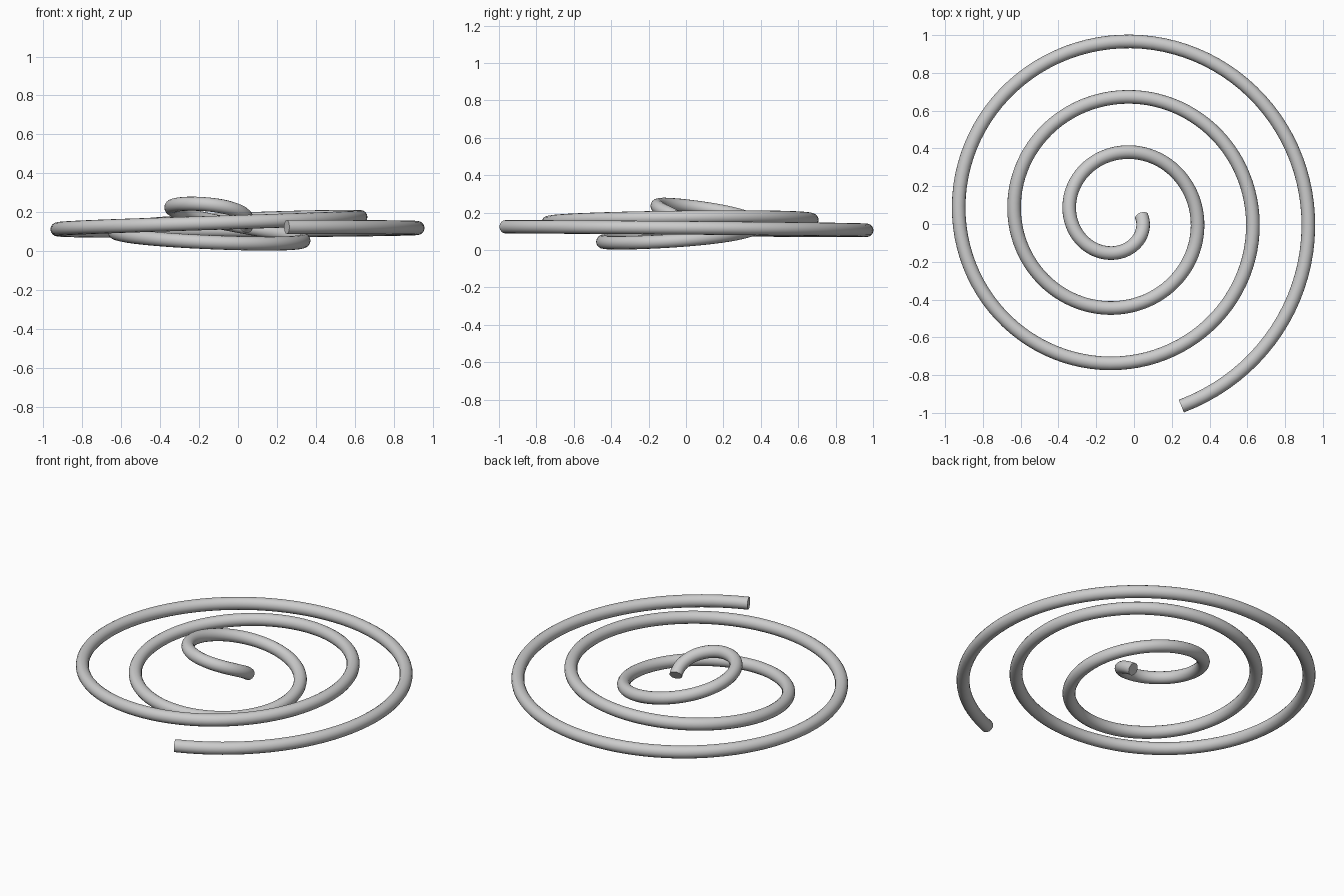
import bpy
from math import cos, sin, pi, tau

cube = bpy.data.objects.get("Cube")
if cube:
    bpy.data.objects.remove(cube, do_unlink=True)

TURNS = 3.2
STEPS = 320
CENTRE = (-0.076, 0.041)
TUBE_RADIUS = 0.036

# Plain grey material
grey = bpy.data.materials.new("light_grey")
grey.use_nodes = True
colour = (0.6, 0.6, 0.6, 1)
grey.diffuse_color = colour
grey.node_tree.nodes["Principled BSDF"].inputs["Base Color"].default_value = colour


def spiral_point(u):
    """Clockwise spiral whose vertical wave fades out towards the rim."""
    angle = -tau * TURNS * u
    radius = 0.116 + 0.294 * TURNS * u
    height = 0.124 + 0.136 * (1 - u) * sin(4 * pi * u)
    return (CENTRE[0] + radius * cos(angle), CENTRE[1] + radius * sin(angle), height, 1)


# Spiral path with a round, capped profile
curve = bpy.data.curves.new("spiral_tube", "CURVE")
curve.dimensions = "3D"
curve.twist_mode = "Z_UP"
curve.bevel_depth = TUBE_RADIUS
curve.bevel_resolution = 6
curve.use_fill_caps = True
path = curve.splines.new("POLY")
path.points.add(STEPS)
for i, point in enumerate(path.points):
    point.co = spiral_point(i / STEPS)

tube = bpy.data.objects.new("spiral_tube", curve)
bpy.context.collection.objects.link(tube)
curve.materials.append(grey)

# Convert to mesh, smooth along the tube with crisp end caps
bpy.ops.object.select_all(action="DESELECT")
tube.select_set(True)
bpy.context.view_layer.objects.active = tube
bpy.ops.object.convert(target="MESH")
mesh = bpy.context.object.data

# Weld the caps to the tube so their rims are real edges
import bmesh
bm = bmesh.new()
bm.from_mesh(mesh)
bmesh.ops.remove_doubles(bm, verts=bm.verts, dist=0.0001)
bmesh.ops.recalc_face_normals(bm, faces=bm.faces)
bm.to_mesh(mesh)
bm.free()
bpy.ops.object.shade_smooth_by_angle(angle=0.7)
